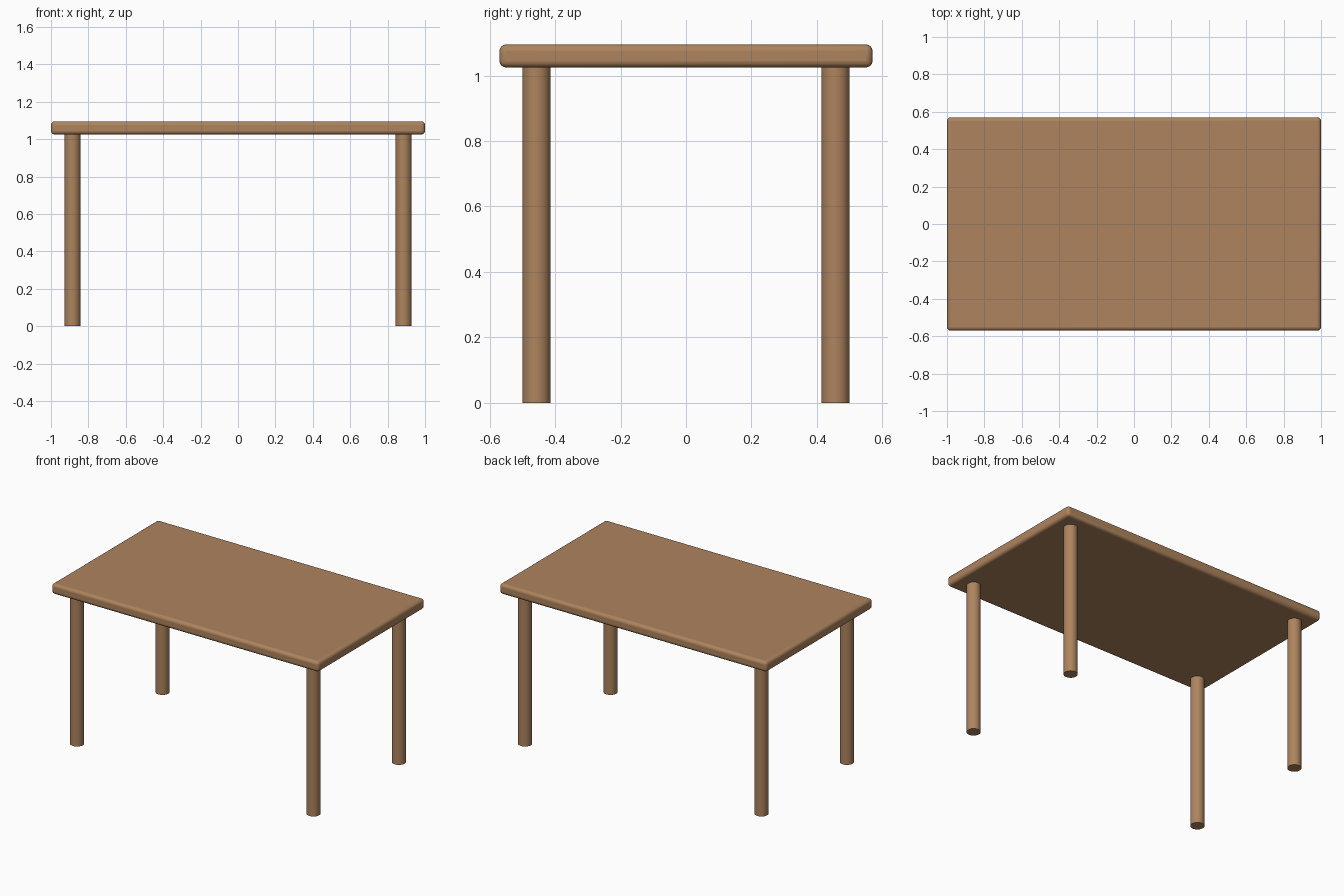
import bpy
import math

if "Cube" in bpy.data.objects:
    bpy.data.objects.remove(bpy.data.objects["Cube"])

wood = bpy.data.materials.new("wood")
wood.diffuse_color = (0.42, 0.23, 0.11, 1)
wood.use_nodes = True
wood.node_tree.nodes["Principled BSDF"].inputs["Base Color"].default_value = wood.diffuse_color


def finish(obj, name):
    obj.name = name
    obj.data.materials.append(wood)
    bpy.ops.object.shade_smooth_by_angle(angle=math.radians(35))


# Tabletop: slab with rounded edges
TOP_Z, UNDER_Z = 1.095, 1.025
bpy.ops.mesh.primitive_cube_add(size=1, location=(0, 0, (TOP_Z + UNDER_Z) / 2))
top = bpy.context.object
top.scale = (2.0, 1.14, TOP_Z - UNDER_Z)
bpy.ops.object.transform_apply(location=False, rotation=False, scale=True)
bevel = top.modifiers.new("rounded_edges", "BEVEL")
bevel.width = 0.02
bevel.segments = 4
finish(top, "tabletop")

# Four round legs, set in from the corners
for side, sx in (("left", -1), ("right", 1)):
    for end, sy in (("front", -1), ("back", 1)):
        bpy.ops.mesh.primitive_cylinder_add(
            vertices=32, radius=0.043, depth=UNDER_Z + 0.003,
            location=(sx * 0.885, sy * 0.457, (UNDER_Z + 0.003) / 2))
        finish(bpy.context.object, f"{end}_{side}_leg")
